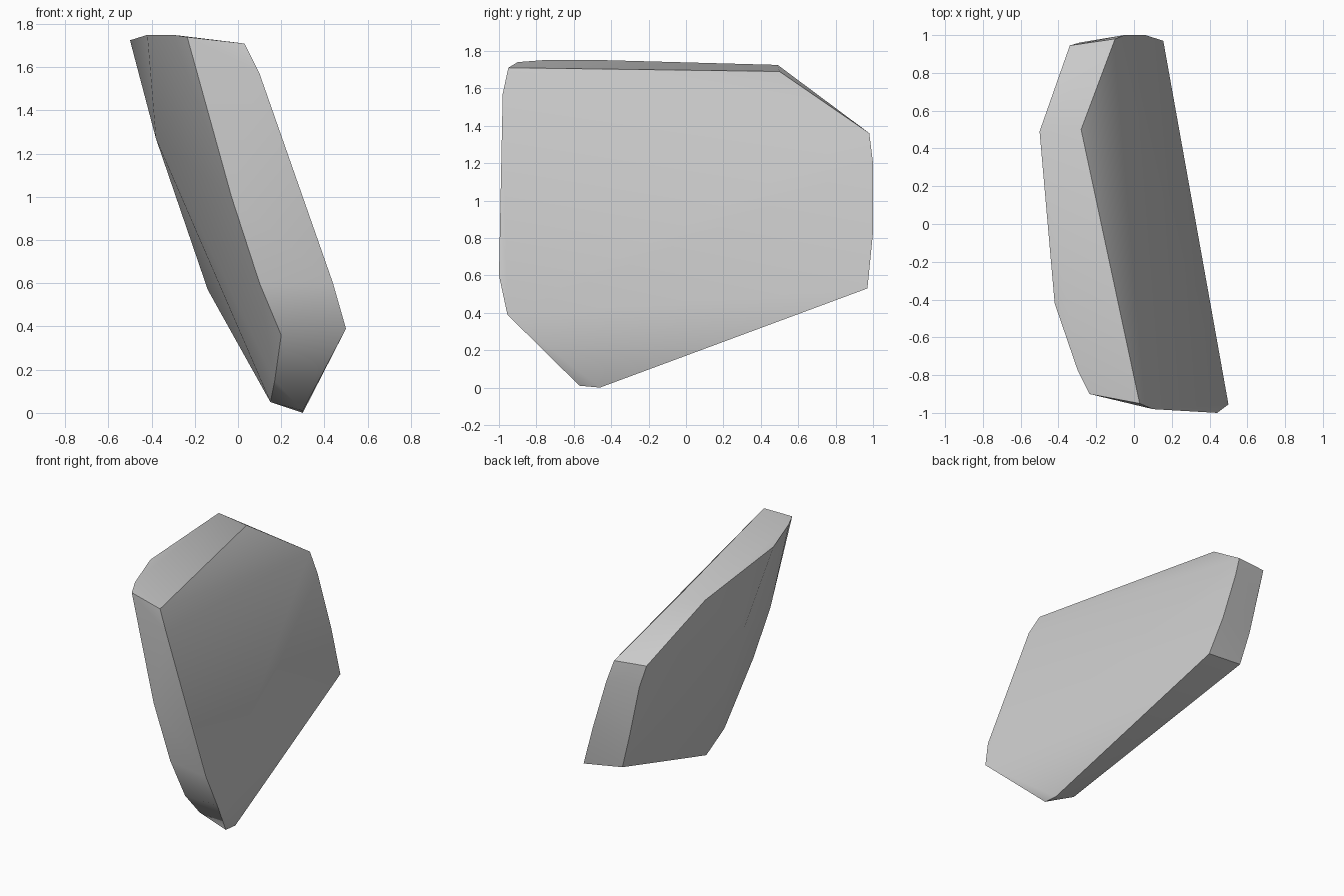
import bpy
import bmesh
import math

# Remove the default object
default_cube = bpy.data.objects.get("Cube")
if default_cube:
    bpy.data.objects.remove(default_cube, do_unlink=True)


def make_material(name, colour):
    """One plain flat colour, shown in the viewport and in renders."""
    material = bpy.data.materials.new(name)
    material.use_nodes = True
    material.diffuse_color = colour
    shader = material.node_tree.nodes["Principled BSDF"]
    shader.inputs["Base Color"].default_value = colour
    shader.inputs["Roughness"].default_value = 0.9
    return material


def make_hull(name, points, material, sharp_angle):
    """Wrap a convex chipped stone around a handful of corner points."""
    bm = bmesh.new()
    for point in points:
        bm.verts.new(point)
    hull = bmesh.ops.convex_hull(bm, input=bm.verts[:])
    # Drop corners that ended up inside the hull
    inside = [v for v in hull["geom_interior"] if isinstance(v, bmesh.types.BMVert)]
    bmesh.ops.delete(bm, geom=inside, context="VERTS")
    # Merge nearly flat triangles into clean facets
    bmesh.ops.dissolve_limit(bm, angle_limit=math.radians(1.5),
                             verts=bm.verts[:], edges=bm.edges[:])
    bmesh.ops.recalc_face_normals(bm, faces=bm.faces[:])

    mesh = bpy.data.meshes.new(name)
    bm.to_mesh(mesh)
    bm.free()
    mesh.materials.append(material)
    stone = bpy.data.objects.new(name, mesh)
    bpy.context.collection.objects.link(stone)

    # Soft shading across shallow creases, crisp main edges
    bpy.ops.object.select_all(action="DESELECT")
    stone.select_set(True)
    bpy.context.view_layer.objects.active = stone
    bpy.ops.object.shade_smooth_by_angle(angle=math.radians(sharp_angle))
    return stone


# Rim of the broad upper face of the leaning slab
upper_rim = [
    (.03, -.95, 1.71), (-.28, .5, 1.69), (-.1, .98, 1.36),
    (-.05, 1, 1.2), (.06, 1, .83), (.155, .97, .53),
    (.5, -.955, .39), (.44, -1, .6), (.1, -.98, 1.57),
]

# Rim of the broad underside
under_rim = [
    (-.235, -.9, 1.74), (-.3, -.77, 1.75), (-.42, -.42, 1.75),
    (-.5, .49, 1.725), (-.34, .945, 1.37), (-.29, .96, 1.2),
    (-.21, .955, .83), (-.14, .94, .57), (.2, -.9, .36),
    (.1, -.93, .6), (-.03, -.94, 1),
]

# Shallow swelling in the middle of the underside
belly = [(-.38, -.15, 1.27)]

# Chipped foot the slab stands on
foot = [
    (.3, -.46, 0), (.3, -.57, .01),
    (.15, -.45, .05), (.17, -.69, .15),
]

stone_grey = make_material("stone grey", (.6, .6, .6, 1))
make_hull("rock_slab", upper_rim + under_rim + belly + foot, stone_grey, 35)
